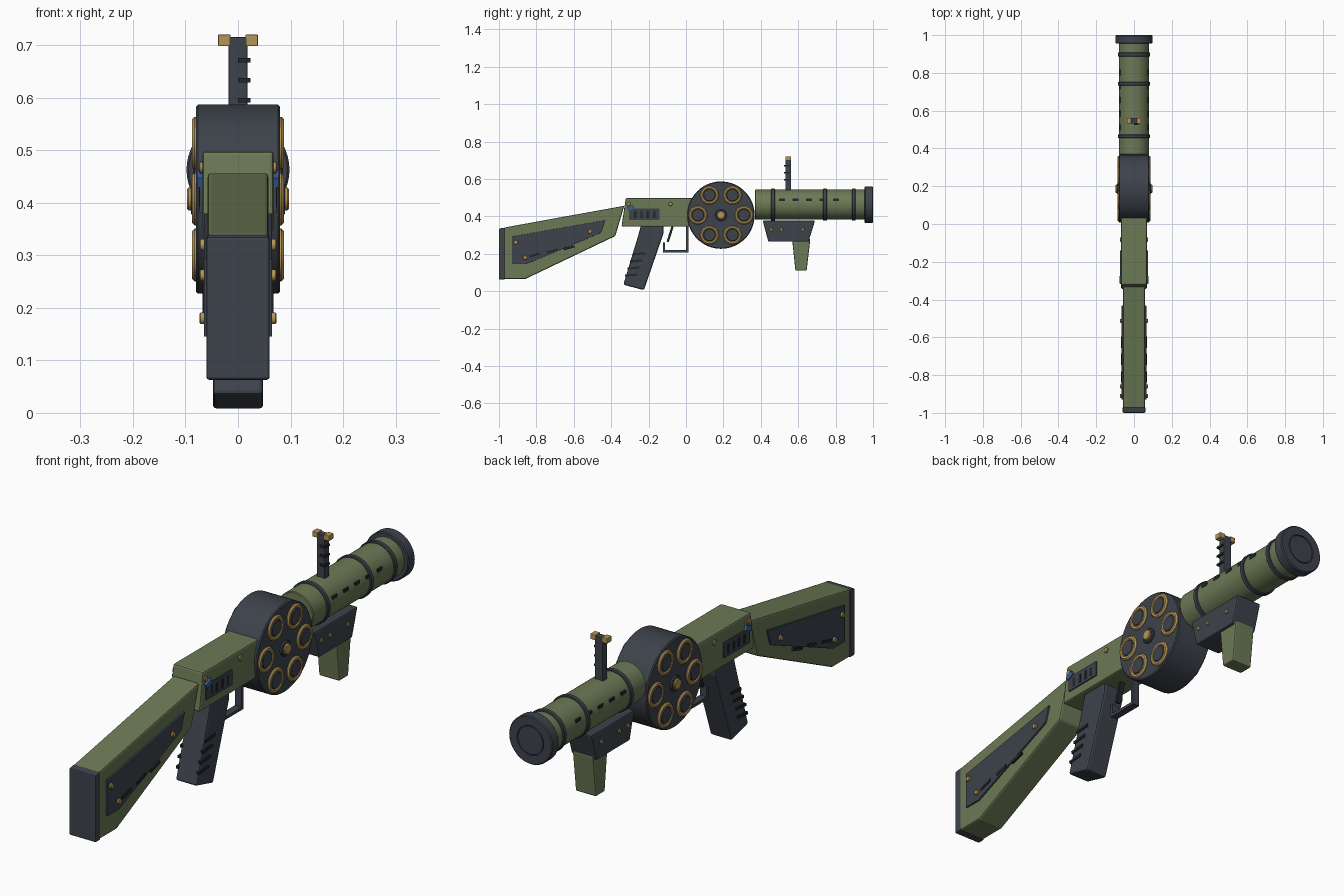
import bpy, bmesh, math
from mathutils import Matrix

if "Cube" in bpy.data.objects:
    bpy.data.objects.remove(bpy.data.objects["Cube"])


def material(name, rgb):
    m = bpy.data.materials.new(name)
    m.diffuse_color = (*rgb, 1)
    m.use_nodes = True
    m.node_tree.nodes["Principled BSDF"].inputs["Base Color"].default_value = m.diffuse_color
    return m


GREEN = material("olive green", (0.150, 0.192, 0.092))
DARK = material("gunmetal", (0.047, 0.055, 0.070))
BLACK = material("black", (0.017, 0.019, 0.023))
BRASS = material("brass", (0.46, 0.30, 0.095))
BLUE = material("blue", (0.045, 0.127, 0.35))


def finish(name, bm, mat, bevel=0.0, smooth=False):
    bmesh.ops.recalc_face_normals(bm, faces=bm.faces)
    me = bpy.data.meshes.new(name)
    bm.to_mesh(me)
    bm.free()
    me.materials.append(mat)
    ob = bpy.data.objects.new(name, me)
    bpy.context.collection.objects.link(ob)
    if bevel:
        mod = ob.modifiers.new("bevel", 'BEVEL')
        mod.width, mod.segments = bevel, 2
    if smooth:
        bpy.context.view_layer.objects.active = ob
        ob.select_set(True)
        bpy.ops.object.shade_smooth_by_angle(angle=math.radians(35))
        ob.select_set(False)
    return ob


def prism(name, profile, x0, x1, mat, bevel=0.0):
    """Side profile of (y, z) points extruded from x0 to x1."""
    bm = bmesh.new()
    f = bm.faces.new([bm.verts.new((x0, y, z)) for y, z in profile])
    ext = bmesh.ops.extrude_face_region(bm, geom=[f])
    vs = [v for v in ext["geom"] if isinstance(v, bmesh.types.BMVert)]
    bmesh.ops.translate(bm, vec=(x1 - x0, 0, 0), verts=vs)
    return finish(name, bm, mat, bevel)


def box(name, centre, size, mat, tilt=0.0, bevel=0.0):
    bm = bmesh.new()
    mtx = (Matrix.Translation(centre) @ Matrix.Rotation(math.radians(tilt), 4, 'X')
           @ Matrix.Diagonal((*size, 1)))
    bmesh.ops.create_cube(bm, size=1, matrix=mtx)
    return finish(name, bm, mat, bevel)


def lathe(name, profile, centre, axis, mat, steps=48, closed=False):
    """Spin (radius, along) points around an x or y axis through centre."""
    bm = bmesh.new()
    vs = [bm.verts.new((r, 0, a)) for r, a in profile]
    edges = [bm.edges.new(p) for p in zip(vs, vs[1:])]
    if closed:
        edges.append(bm.edges.new((vs[-1], vs[0])))
    bmesh.ops.spin(bm, geom=vs + edges, cent=(0, 0, 0), axis=(0, 0, 1),
                   angle=math.tau, steps=steps)
    bmesh.ops.remove_doubles(bm, verts=bm.verts, dist=1e-5)
    turn = (Matrix.Rotation(math.pi / 2, 4, 'Y') if axis == 'X'
            else Matrix.Rotation(-math.pi / 2, 4, 'X'))
    bm.transform(Matrix.Translation(centre) @ turn)
    return finish(name, bm, mat, smooth=True)


def rod(name, centre, axis, radius, a0, a1, mat, steps=48, c=0.003):
    return lathe(name, [(0, a0), (radius - c, a0), (radius, a0 + c),
                        (radius, a1 - c), (radius - c, a1), (0, a1)],
                 centre, axis, mat, steps)


# shoulder stock
prism("stock", [(-0.975, 0.065), (-0.86, 0.065), (-0.378, 0.295), (-0.33, 0.457),
                (-0.975, 0.34)], -0.058, 0.058, GREEN, 0.007)
prism("butt_plate", [(-1, 0.063), (-0.968, 0.063), (-0.968, 0.34), (-1, 0.335)],
      -0.06, 0.06, DARK, 0.005)

# receiver, grip and trigger
prism("receiver", [(-0.345, 0.345), (0.06, 0.345), (0.06, 0.498), (-0.322, 0.498)],
      -0.068, 0.068, GREEN, 0.007)
prism("pistol_grip", [(-0.335, 0.035), (-0.225, 0.006), (-0.12, 0.31), (-0.12, 0.355),
                      (-0.24, 0.355), (-0.255, 0.30)], -0.048, 0.048, DARK, 0.008)
box("guard_bottom", (0, -0.055, 0.214), (0.03, 0.135, 0.012), DARK)
box("guard_front", (0, 0.007, 0.28), (0.03, 0.012, 0.14), DARK)
box("guard_rear", (0, -0.117, 0.235), (0.03, 0.012, 0.05), DARK)
box("trigger", (0, -0.085, 0.305), (0.02, 0.012, 0.085), BLACK, tilt=-18)

# revolving drum, lying across the frame
DY, DZ = 0.187, 0.407
rod("drum", (0, DY, DZ), 'X', 0.18, -0.08, 0.08, DARK, 72, 0.004)

# barrel with bands and muzzle
BZ = 0.463
rod("barrel", (0, 0, BZ), 'Y', 0.08, 0.368, 0.97, GREEN)
for y in (0.465, 0.743, 0.897):
    rod("barrel_band", (0, y, BZ), 'Y', 0.086, -0.01, 0.01, DARK)
lathe("muzzle", [(0, 0.955), (0.094, 0.955), (0.098, 0.959), (0.098, 0.996),
                 (0.094, 1.0), (0.060, 1.0), (0.060, 0.994), (0.056, 0.994),
                 (0.056, 1.0), (0, 1.0)], (0, 0, BZ), 'Y', DARK)

# front grip
prism("foregrip_mount", [(0.44, 0.265), (0.655, 0.265), (0.69, 0.378), (0.41, 0.378)],
      -0.057, 0.057, DARK, 0.006)
prism("foregrip_handle", [(0.585, 0.11), (0.645, 0.11), (0.665, 0.28), (0.567, 0.28)],
      -0.046, 0.046, GREEN, 0.006)

# raised sight
box("sight_post", (0, 0.546, 0.625), (0.036, 0.03, 0.18), DARK, bevel=0.002)
for z in (0.595, 0.633, 0.671):
    box("sight_mark", (0.012, 0.54, z), (0.024, 0.034, 0.008), BLACK)
box("sight_bar", (0, 0.546, 0.706), (0.076, 0.026, 0.016), BRASS, bevel=0.002)
for s in (-1, 1):
    box("sight_ear", (s * 0.026, 0.546, 0.709), (0.024, 0.03, 0.022), BRASS, bevel=0.002)

# details repeated on both flanks
for s in (-1, 1):
    def stud(y, z, x, r=0.011):
        rod("stud", (s * x, y, z), 'X', r, -0.006, 0.006, BRASS, 16, 0.002)

    def slot(name, y, z, x, ly, lz, tilt=0.0, mat=BLACK):
        box(name, (s * x, y, z), (0.012, ly, lz), mat, tilt)

    # stock panel
    prism("stock_panel", [(-0.93, 0.145), (-0.855, 0.145), (-0.455, 0.312),
                          (-0.432, 0.38), (-0.93, 0.293)], s * 0.05, s * 0.065, DARK, 0.002)
    for y, z in ((-0.91, 0.262), (-0.513, 0.32), (-0.86, 0.18)):
        stud(y, z, 0.067)
    for y, z in ((-0.81, 0.193), (-0.715, 0.216), (-0.625, 0.232)):
        slot("stock_slot", y, z, 0.062, 0.06, 0.011, 16)

    # receiver panel, lever and studs
    slot("receiver_panel", -0.223, 0.412, 0.067, 0.165, 0.062, mat=DARK)
    for i in range(4):
        slot("receiver_slot", -0.272 + 0.034 * i, 0.41, 0.0685, 0.013, 0.036)
    slot("selector", -0.295, 0.445, 0.072, 0.034, 0.02, 25, BLUE)
    stud(-0.307, 0.467, 0.068)
    stud(-0.083, 0.467, 0.068)

    # grip ribs
    for y, z in ((-0.25, 0.2), (-0.267, 0.162), (-0.281, 0.124), (-0.293, 0.086)):
        slot("grip_rib", y, z, 0.046, 0.065, 0.011, 5)

    # drum chambers and hub
    for i in range(6):
        a = i * math.pi / 3
        c = (0, DY + 0.123 * math.cos(a), DZ + 0.123 * math.sin(a))
        ring = [(0.032, 0.075), (0.05, 0.075), (0.05, 0.083), (0.045, 0.088),
                (0.037, 0.088), (0.032, 0.083)]
        lathe("chamber_ring", [(r, s * x) for r, x in ring], c, 'X', BRASS, 32, True)
        rod("chamber_cap", (s * 0.082, *c[1:]), 'X', 0.033, -0.006, 0.006, DARK, 32)
    rod("drum_hub_base", (s * 0.083, DY, DZ), 'X', 0.031, -0.006, 0.006, DARK, 32)
    rod("drum_hub", (s * 0.088, DY, DZ), 'X', 0.022, -0.009, 0.009, BRASS, 32)

    # barrel vents and mount studs
    for i in range(5):
        slot("barrel_vent", 0.512 + 0.0725 * i, 0.49, 0.0725, 0.032, 0.013)
    for y in (0.455, 0.51, 0.625):
        stud(y, 0.33, 0.056, 0.009)
